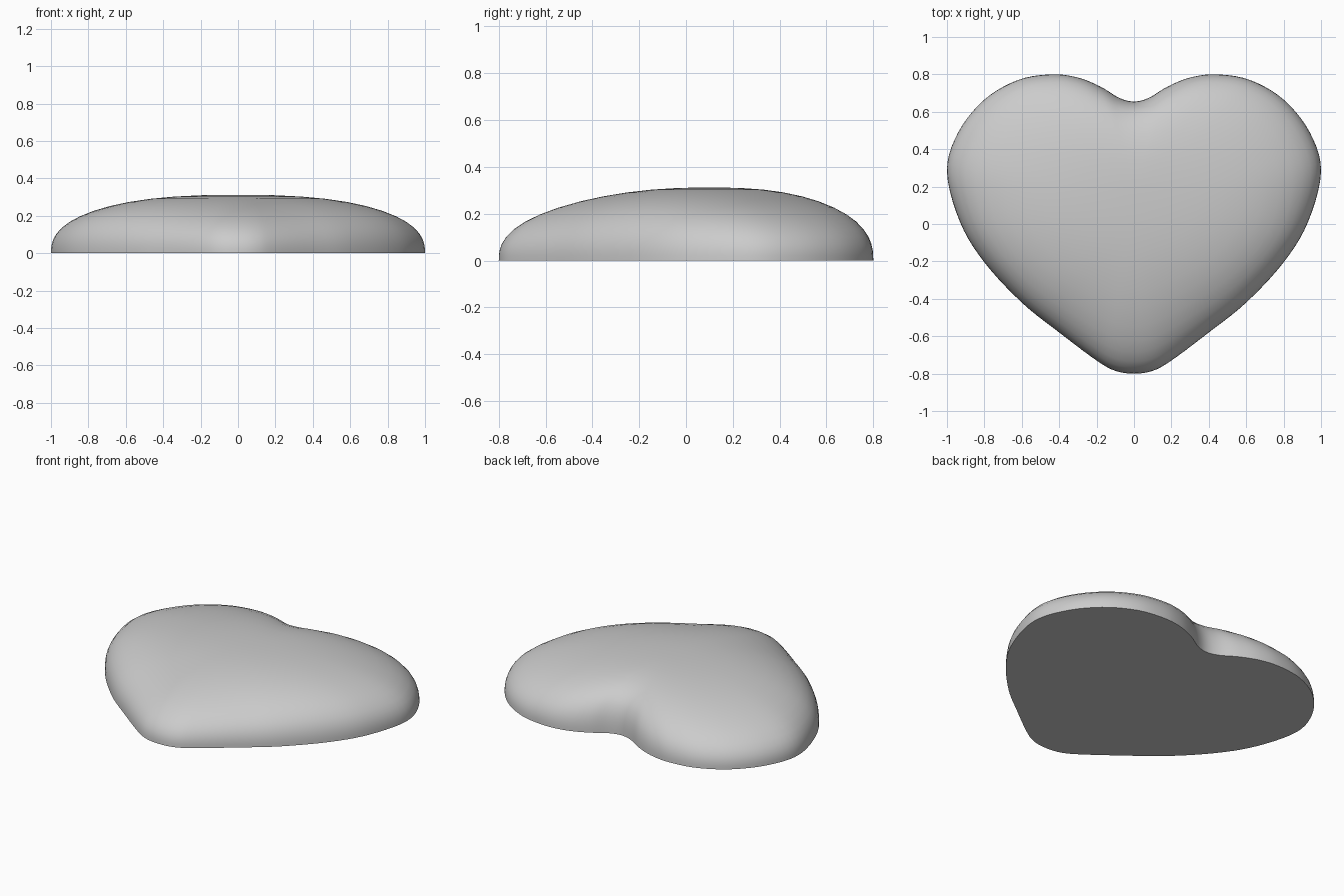
import bpy, bmesh, math
from mathutils import Vector

if "Cube" in bpy.data.objects:
    bpy.data.objects.remove(bpy.data.objects["Cube"])

CENTRE = Vector((0, 0.10))
HEIGHT = 0.312

# Right half of the heart outline, notch to tip
half = [(0, 0.655), (0.08, 0.675), (0.18, 0.735), (0.30, 0.783), (0.44, 0.80),
        (0.62, 0.77), (0.80, 0.665), (0.94, 0.49), (1.0, 0.28), (0.93, 0.01),
        (0.80, -0.205), (0.60, -0.42), (0.40, -0.58), (0.20, -0.73),
        (0.10, -0.785), (0, -0.80)]
pts = [Vector(p) for p in half]
pts += [Vector((-p.x, p.y)) for p in reversed(pts[1:-1])]


def smooth_loop(p, steps):
    """Closed Catmull-Rom curve through the points."""
    out, n = [], len(p)
    for i in range(n):
        a, b, c, d = (p[(i + k) % n] for k in (-1, 0, 1, 2))
        for j in range(steps):
            t = j / steps
            out.append(0.5 * (2 * b + (c - a) * t + (2 * a - 5 * b + 4 * c - d) * t * t
                              + (3 * b - a - 3 * c + d) * t ** 3))
    return out


outline = smooth_loop(pts, 5)


def ring_point(p, s):
    """Shrink the outline, fading the heart into an oval near the top."""
    d = p - CENTRE
    u = d.normalized()
    oval = 1 / math.hypot(u.x / 0.97, u.y / 0.68)
    w = s * s
    q = CENTRE + u * s * (w * d.length + (1 - w) * oval)
    z = HEIGHT * max(0, 1 - s ** 2.5) ** 0.4
    return (q.x, q.y, z)


# Puffed heart body: rings from the rim to the crown, closed flat below
bm = bmesh.new()
scales = [1, 0.9995, 0.997, 0.99, 0.975, 0.95, 0.91, 0.86, 0.79, 0.7, 0.6, 0.48, 0.35, 0.2, 0.08]
rings = [[bm.verts.new(ring_point(p, s)) for p in outline] for s in scales]
n = len(outline)
for lo, hi in zip(rings, rings[1:]):
    for i in range(n):
        j = (i + 1) % n
        bm.faces.new((lo[i], lo[j], hi[j], hi[i]))
for ring, z in ((rings[-1], HEIGHT), (rings[0], 0)):
    c = bm.verts.new((CENTRE.x, CENTRE.y, z))
    for i in range(n):
        bm.faces.new((ring[i], ring[(i + 1) % n], c))
bmesh.ops.recalc_face_normals(bm, faces=bm.faces)

mesh = bpy.data.meshes.new("heart_body")
bm.to_mesh(mesh)
bm.free()
heart = bpy.data.objects.new("heart_body", mesh)
bpy.context.collection.objects.link(heart)
bpy.context.view_layer.objects.active = heart
heart.select_set(True)
bpy.ops.object.shade_smooth_by_angle(angle=math.radians(50))
